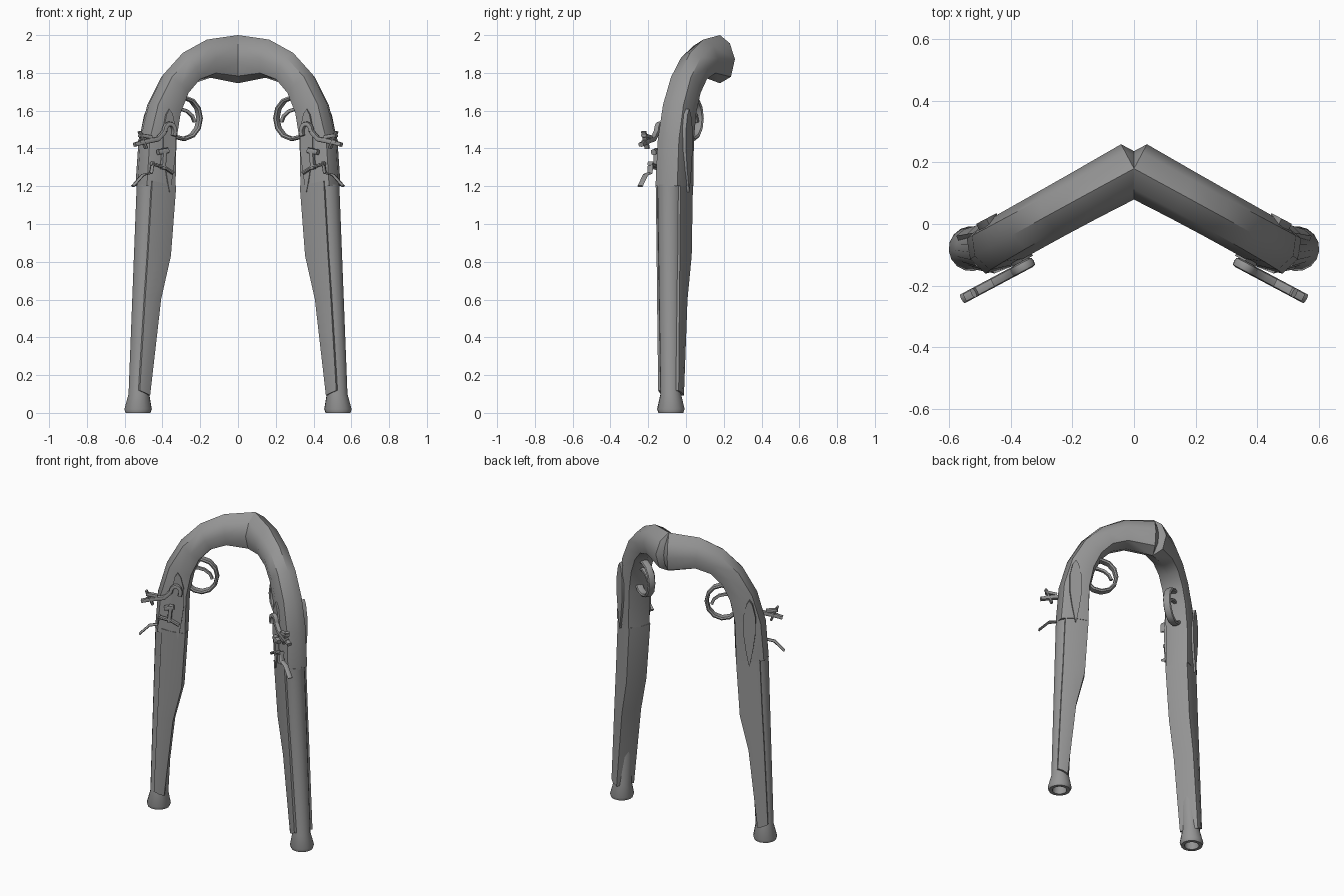
import bpy, bmesh, math
from mathutils import Vector

default_cube = bpy.data.objects.get("Cube")
if default_cube:
    bpy.data.objects.remove(default_cube, do_unlink=True)

# One flat grey for everything
grey = bpy.data.materials.new("grey metal")
grey.use_nodes = True
colour = (.3, .3, .3, 1)
grey.diffuse_color = colour
grey.node_tree.nodes["Principled BSDF"].inputs["Base Color"].default_value = colour

yaw = math.radians(28)


def place(point):
    """Pistol frame (outward, sideways, up) to model space."""
    outward, sideways, up = point
    return Vector((outward * math.cos(yaw) + sideways * math.sin(yaw),
                   sideways * math.cos(yaw) - outward * math.sin(yaw) + .18, up))


def power(value, exponent):
    return math.copysign(abs(value) ** exponent, value)


def arc(centre, radii, start, end, count):
    """Points on an elliptical arc, angles in turns."""
    points = []
    for step in range(count + 1):
        angle = math.tau * (start + (end - start) * step / count)
        points.append(Vector((centre[0] + radii[0] * math.cos(angle),
                              centre[1] + radii[1] * math.sin(angle))))
    return points


def ellipse(centre, radii, count):
    return arc(centre, radii, 0, 1, count)[:-1]


def section(outer_power, inner_power):
    """Eight-sided section; a lower power makes that side boxier."""
    corners = []
    for across, side in ellipse((0, 0), (1, 1), 8):
        exponent = outer_power if across > 0 else inner_power
        corners.append((power(across, exponent), power(side, exponent)))
    return corners


def loft(name, rings, sharp_angle):
    """Skin the rings, close both ends and mirror to the other pistol."""
    bm = bmesh.new()
    loops = [[bm.verts.new(place(point)) for point in ring] for ring in rings]
    for lower, upper in zip(loops, loops[1:]):
        for index in range(len(lower)):
            bm.faces.new((lower[index - 1], lower[index], upper[index], upper[index - 1]))
    bm.faces.new(loops[0])
    bm.faces.new(loops[-1])
    bmesh.ops.recalc_face_normals(bm, faces=bm.faces)
    mesh = bpy.data.meshes.new(name)
    bm.to_mesh(mesh)
    bm.free()
    mesh.materials.append(grey)
    part = bpy.data.objects.new(name, mesh)
    bpy.context.collection.objects.link(part)
    bpy.ops.object.select_all(action='DESELECT')
    part.select_set(True)
    bpy.context.view_layer.objects.active = part
    bpy.ops.object.shade_smooth_by_angle(angle=math.radians(sharp_angle))
    mirror = part.modifiers.new("Other pistol", 'MIRROR')
    mirror.use_mirror_merge = False


def stock_ring(inner, outer, half_width, shift, corners):
    """Cross-section of the wood between an inner and an outer edge point."""
    ring = []
    for across, side in corners:
        edge = inner.lerp(outer, (across + 1) / 2)
        ring.append(Vector((edge.x, shift + side * half_width, edge.y)))
    return ring


def strap(name, path, thickness, half_width, sideways):
    """Bar following a path in the plane of the pistol."""
    path = [Vector(point) for point in path]
    rings = []
    for index, point in enumerate(path):
        ahead = path[min(index + 1, len(path) - 1)]
        behind = path[max(index - 1, 0)]
        normal = (ahead - behind).orthogonal().normalized() * thickness
        rings.append([(point.x + normal.x * across, sideways + half_width * side,
                       point.y + normal.y * across) for across, side in section(.7, .7)])
    loft(name, rings, 50)


def leaf_plate(name, centre, near, far):
    """Pointed plate, broader at the top, let into one side of the stock."""
    outline = ellipse((0, 0), (1, 1), 12)
    loft(name, [[(centre + .037 * power(across, 1.5) * (1 + up / 2), sideways, 1.39 + .22 * up)
                 for across, up in outline] for sideways in (near, far)], 35)


def barrel_axis(height):
    return .59 - .043 * height, .019 - .027 * height


# Curved grip with a flared, domed butt; boxy by the barrel, ridged by the butt
grip_rings = []
steps = 6
for step in range(steps + 1):
    turn = math.pi / 2 * step / steps
    progress = step / steps
    flare = .065 * progress ** 6
    inner = Vector((.405 * power(math.cos(turn), 2 / 3),
                    1.2 + .61 * power(math.sin(turn), 2 / 3) - flare))
    outer = Vector((.608 * power(math.cos(turn), 2 / 2.3),
                    1.2 + .8 * power(math.sin(turn), 2 / 2.3)))
    corners = section(.7 + progress / 2, .4 + progress / 2)
    grip_rings.append(stock_ring(inner, outer, .083 + flare / 10, .01 * (progress - 1), corners))
butt = grip_rings[-1]
butt_centre = sum(butt, Vector()) / len(butt)
dome = Vector((-.03, 0, 0))
grip_rings.append([point.lerp(butt_centre, .5) + dome for point in butt])
loft("grip", grip_rings, 42)

# Fore stock cradling the barrel, with a flat underside
fore_rings = []
for inner_edge, height in ((.405, 1.2), (.43, .83), (.487, .6), (.545, .09)):
    axis, shift = barrel_axis(height)
    inner = Vector((inner_edge, height))
    outer = Vector((axis + .03, height + .03))
    fore_rings.append(stock_ring(inner, outer, .067 + .013 * height, shift, section(.3, .4)))
loft("fore_stock", fore_rings, 42)

# Barrel with a flared, hollow muzzle
barrel_rings = []
for radius, height in ((.068, 1.21), (.055, .1), (.073, .02), (.066, 0), (.045, 0), (.036, .16)):
    axis, shift = barrel_axis(height)
    barrel_rings.append([(axis + point.x, shift + point.y, height)
                         for point in ellipse((0, 0), (radius, radius), 16)])
loft("barrel", barrel_rings, 35)

# Trigger guard and trigger
strap("trigger_guard", arc((.33, 1.56), (.1, .11), .1, .9, 10), .012, .025, 0)
strap("trigger", arc((.36, 1.53), (.1, .08), .2, .48, 4), .01, .012, 0)

# Plates on both sides of the stock
leaf_plate("lock_plate", .46, -.06, -.096)
leaf_plate("counter_plate", .5, .05, .082)

# Flint hammer, striking plate and springs on the lock side
lock_side = -.112
lock_parts = {
    "hammer_curl": (.013, arc((.47, 1.49), (.03, .04), -.4, -1, 8)),
    "hammer_neck": (.014, [(.5, 1.49), (.54, 1.45), (.65, 1.43)]),
    "upper_jaw": (.011, [(.58, 1.46), (.65, 1.47)]),
    "lower_jaw": (.012, [(.6, 1.44), (.68, 1.42)]),
    "jaw_screw": (.008, [(.61, 1.4), (.65, 1.49)]),
    "pan": (.015, [(.48, 1.39), (.54, 1.38)]),
    "striking_plate": (.013, [(.5, 1.4), (.51, 1.29)]),
    "pan_arm": (.009, [(.45, 1.27), (.5, 1.3), (.58, 1.32)]),
    "striker_tail": (.006, [(.57, 1.33), (.58, 1.27), (.63, 1.26), (.69, 1.2)]),
}
for name, (thickness, path) in lock_parts.items():
    strap(name, path, thickness, .016, lock_side)
